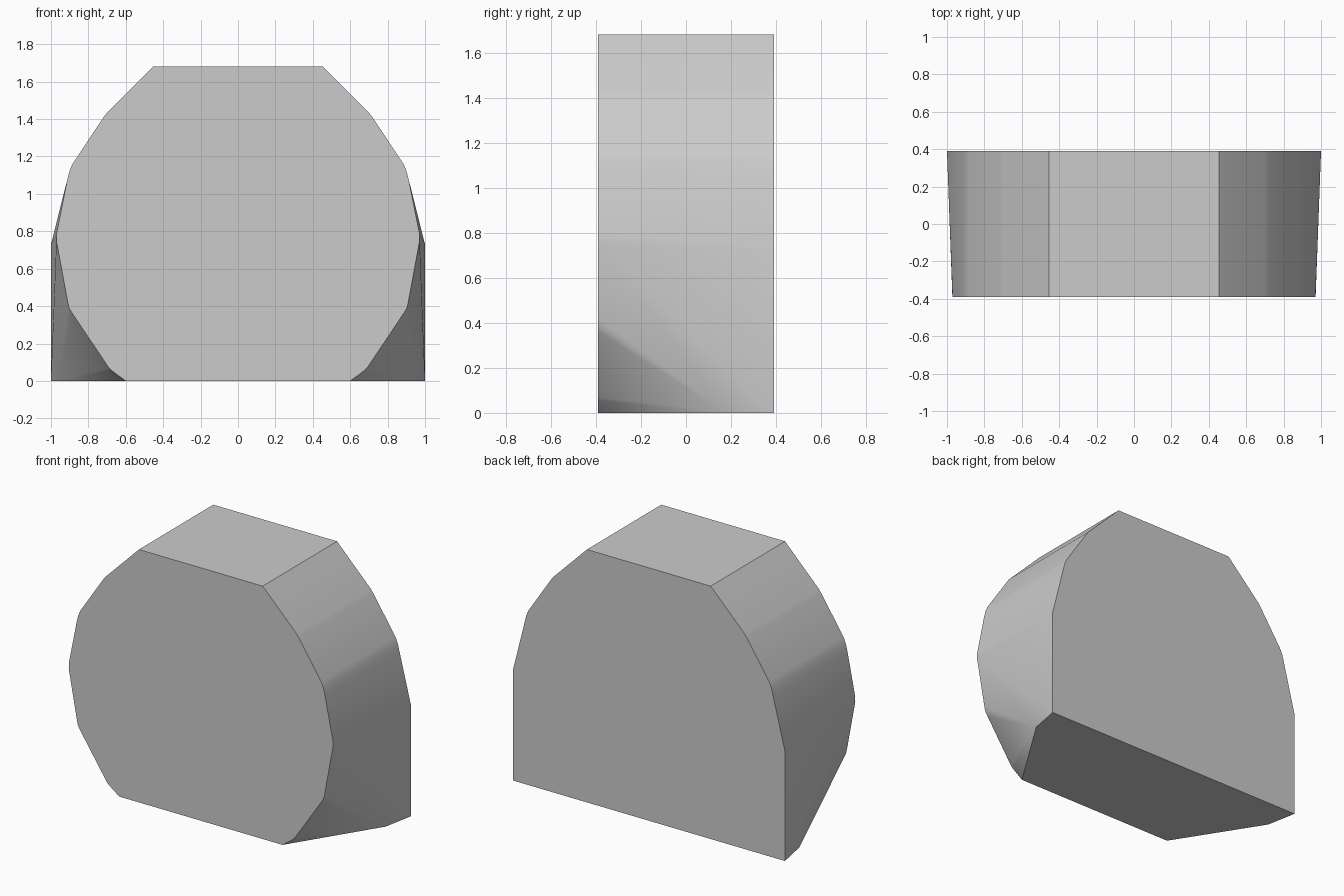
import bpy
import bmesh
from math import radians

default_cube = bpy.data.objects.get("Cube")
if default_cube:
    bpy.data.objects.remove(default_cube, do_unlink=True)

HALF_DEPTH = 0.39

# Half outlines (x, z): a shared rounded shoulder, a rounded front foot, a square back foot
shoulder = [(0.455, 1.68), (0.704, 1.43), (0.72, 1.408), (0.885, 1.16),
            (0.9, 1.125), (0.913, 1.075)]
front_foot = [(0.97, 0.79), (0.971, 0.75), (0.91, 0.42), (0.903, 0.39),
              (0.885, 0.36), (0.69, 0.07), (0.675, 0.055), (0.6, 0)]
back_foot = [(1, 0.73), (1, 0)]

points = [(x, -HALF_DEPTH, z) for x, z in shoulder + front_foot]
points += [(x, HALF_DEPTH, z) for x, z in shoulder + back_foot]
points.append((0.96, 0.18, 0))  # corner of the sole

# Wrap the mirrored outlines in one convex block
bm = bmesh.new()
for side in (-1, 1):
    for x, y, z in points:
        bm.verts.new((side * x, y, z))
hull = bmesh.ops.convex_hull(bm, input=bm.verts[:])
loose = [v for v in bm.verts if not v.link_faces]
bmesh.ops.delete(bm, geom=loose, context='VERTS')
bmesh.ops.dissolve_limit(bm, angle_limit=radians(0.3),
                         verts=bm.verts[:], edges=bm.edges[:])
bmesh.ops.recalc_face_normals(bm, faces=bm.faces[:])

mesh = bpy.data.meshes.new("rounded_block")
bm.to_mesh(mesh)
bm.free()
block = bpy.data.objects.new("rounded_block", mesh)
bpy.context.collection.objects.link(block)

# Plain grey finish
grey = bpy.data.materials.new("light_grey")
grey.use_nodes = True
colour = (0.6, 0.6, 0.6, 1)
grey.diffuse_color = colour
grey.node_tree.nodes["Principled BSDF"].inputs["Base Color"].default_value = colour
mesh.materials.append(grey)

# Smooth sides, crisp rims
bpy.ops.object.select_all(action='DESELECT')
block.select_set(True)
bpy.context.view_layer.objects.active = block
bpy.ops.object.shade_smooth_by_angle(angle=radians(30))
